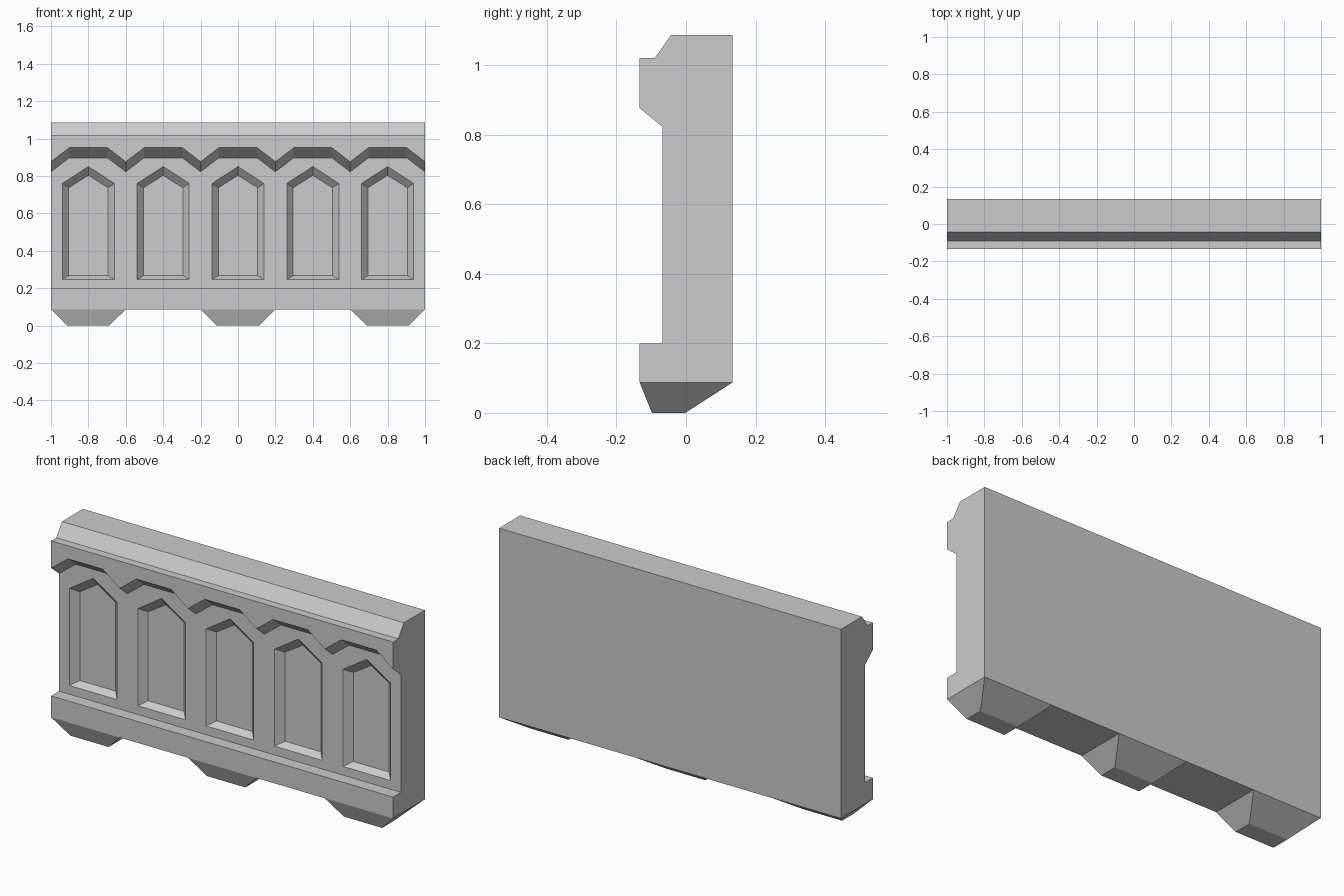
import bpy, bmesh

if "Cube" in bpy.data.objects:
    bpy.data.objects.remove(bpy.data.objects["Cube"])

CENTRES = [-0.8, -0.4, 0.0, 0.4, 0.8]
BACK, FRONT, PANEL, BASE = 0.133, -0.133, -0.067, 0.087


def loft(name, rings_per_solid):
    """Each solid is a list of equal-length rings, bridged and capped."""
    bm = bmesh.new()
    for rings in rings_per_solid:
        loops = [[bm.verts.new(p) for p in ring] for ring in rings]
        n = len(loops[0])
        for a, b in zip(loops, loops[1:]):
            for i in range(n):
                j = (i + 1) % n
                bm.faces.new((a[i], a[j], b[j], b[i]))
        bm.faces.new(loops[0][::-1])
        bm.faces.new(loops[-1])
    bmesh.ops.recalc_face_normals(bm, faces=bm.faces)
    mesh = bpy.data.meshes.new(name)
    bm.to_mesh(mesh)
    bm.free()
    obj = bpy.data.objects.new(name, mesh)
    bpy.context.collection.objects.link(obj)
    return obj


def wall_section(x, rise):
    """Side profile; rise lifts the cornice's scalloped lower edge."""
    profile = [(BACK, BASE), (FRONT, BASE), (FRONT, 0.2), (PANEL, 0.2),
               (PANEL, 0.822 + rise), (FRONT, 0.876 + rise), (FRONT, 1.02),
               (-0.09, 1.02), (-0.042, 1.087), (BACK, 1.087)]
    return [(x, y, z) for y, z in profile]


def niche_ring(cx, y, half, bottom, shoulder, apex):
    return [(cx - half, y, bottom), (cx + half, y, bottom),
            (cx + half, y, shoulder), (cx, y, apex), (cx - half, y, shoulder)]


def rect(cx, hx, y0, y1, z):
    return [(cx - hx, y0, z), (cx + hx, y0, z), (cx + hx, y1, z), (cx - hx, y1, z)]


# Wall with plinth and scalloped cornice
sections = []
for c in CENTRES:
    sections += [wall_section(c - 0.2, 0), wall_section(c - 0.102, 0.075),
                 wall_section(c + 0.102, 0.075)]
sections.append(wall_section(1.0, 0))
wall = loft("parapet_wall", [sections])

# Pointed niches with splayed sides, cut into the panel
cutter = loft("niche_cutter", [[
    niche_ring(c, PANEL - 0.015, 0.139, 0.246, 0.76, 0.85),
    niche_ring(c, PANEL, 0.139, 0.246, 0.76, 0.85),
    niche_ring(c, PANEL + 0.038, 0.105, 0.267, 0.737, 0.803)] for c in CENTRES])
cutter.hide_render = True
cut = wall.modifiers.new("niches", 'BOOLEAN')
cut.operation = 'DIFFERENCE'
cut.solver = 'EXACT'
cut.object = cutter
bpy.context.view_layer.objects.active = wall
bpy.ops.object.modifier_apply(modifier=cut.name)
bpy.data.objects.remove(cutter)

# Tapered feet under the wall
for side, c in (("left", -0.8), ("middle", 0.0), ("right", 0.8)):
    loft(f"{side}_foot", [[rect(c, 0.112, -0.098, -0.002, 0.0),
                           rect(c, 0.2, FRONT, BACK, BASE)]])
